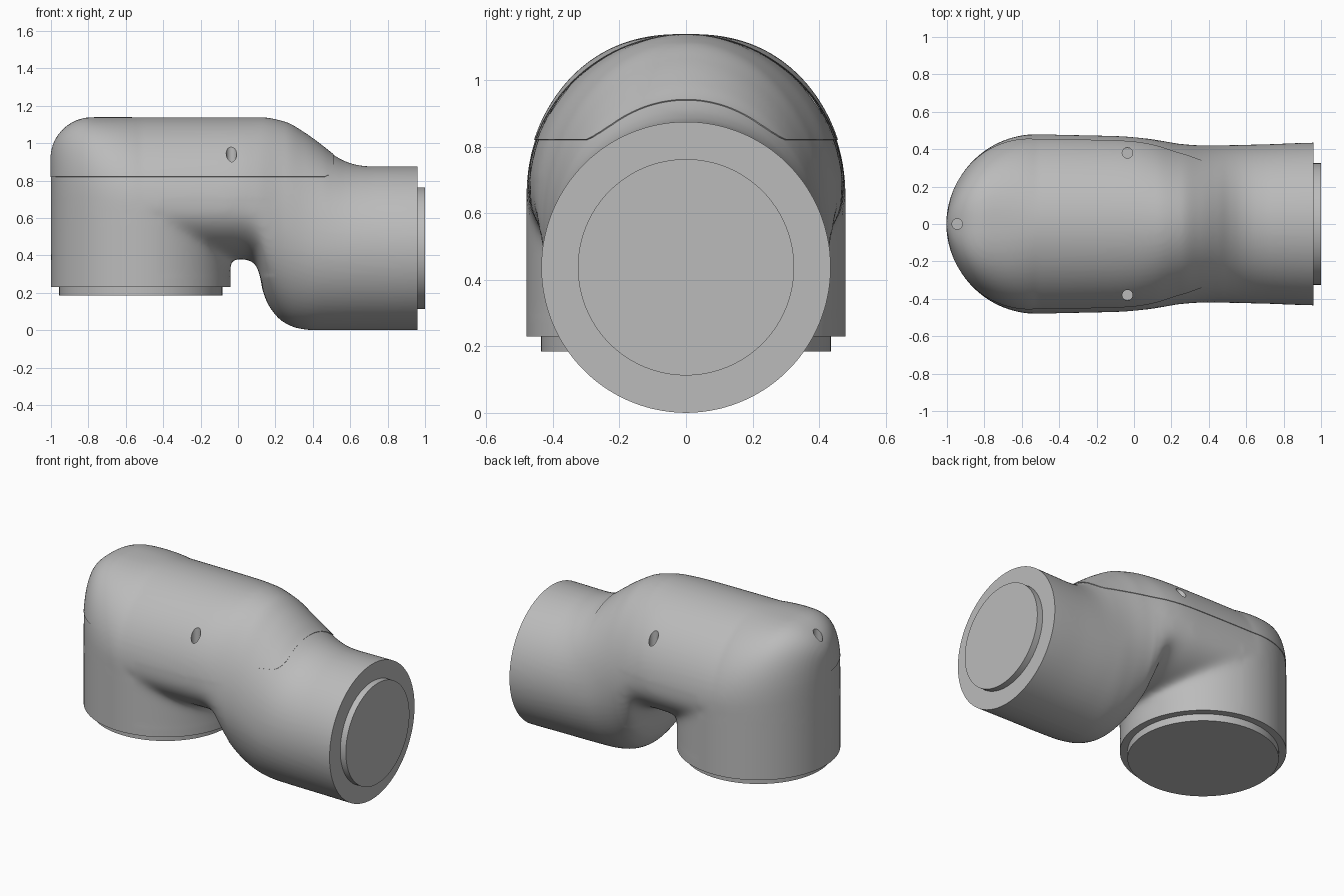
import bpy, bmesh, math
from mathutils import Vector, Matrix

cube = bpy.data.objects.get("Cube")
if cube:
    bpy.data.objects.remove(cube, do_unlink=True)

grey = bpy.data.materials.new("matte_grey")
grey.use_nodes = True
COLOUR = (0.5, 0.5, 0.5, 1)
grey.diffuse_color = COLOUR
grey.node_tree.nodes["Principled BSDF"].inputs["Base Color"].default_value = COLOUR


def curve(*pts):
    """Smooth monotone interpolation through (x, value) points."""
    d = [(b[1] - a[1]) / (b[0] - a[0]) for a, b in zip(pts, pts[1:])]
    m = [0] + [2 * p * q / (p + q) if p * q > 0 else 0 for p, q in zip(d, d[1:])] + [0]

    def f(x):
        if x <= pts[0][0]:
            return pts[0][1]
        for i in range(len(d)):
            (x0, y0), (x1, y1) = pts[i], pts[i + 1]
            if x <= x1:
                h = x1 - x0
                t = (x - x0) / h
                s = 1 - t
                return (y0 * (1 + 2 * t) * s * s + y1 * t * t * (3 - 2 * t)
                        + h * s * t * (m[i] * s - m[i + 1] * t))
        return pts[-1][1]
    return f


def new_object(name, bm):
    mesh = bpy.data.meshes.new(name)
    bm.to_mesh(mesh)
    bm.free()
    ob = bpy.data.objects.new(name, mesh)
    bpy.context.collection.objects.link(ob)
    mesh.materials.append(grey)
    return ob


def activate(ob):
    bpy.ops.object.select_all(action='DESELECT')
    ob.select_set(True)
    bpy.context.view_layer.objects.active = ob


def apply(ob, kind, **settings):
    activate(ob)
    mod = ob.modifiers.new(kind, kind)
    for key, value in settings.items():
        setattr(mod, key, value)
    bpy.ops.object.modifier_apply(modifier=mod.name)


def add_cylinder(bm, radius, depth, centre, along_x=False):
    rot = Matrix.Rotation(math.pi / 2, 4, 'Y') if along_x else Matrix()
    bmesh.ops.create_cone(bm, cap_ends=True, segments=128, radius1=radius, radius2=radius,
                          depth=depth, matrix=Matrix.Translation(centre) @ rot)


def cut(bm, co, no, keep=lambda f: True, cap=False):
    """Remove everything on the side of the plane that its normal points to."""
    faces = [f for f in bm.faces if keep(f.calc_center_median())]
    geom = set(faces)
    for f in faces:
        geom.update(f.edges)
        geom.update(f.verts)
    bmesh.ops.bisect_plane(bm, geom=list(geom), plane_co=co, plane_no=no, clear_outer=True)
    if cap:
        rim = [e for e in bm.edges if e.is_boundary]
        bmesh.ops.holes_fill(bm, edges=rim, sides=0)


# Outline of the bent housing along x
right_top = curve((-.78, 1.135), (.12, 1.135), (.25, 1.112), (.35, 1.057), (.45, .985),
                  (.51, .938), (.58, .9), (.65, .881), (.72, .875), (1.1, .875))
bottom = curve((.03, .38), (.09, .36), (.115, .3), (.13, .22), (.165, .13),
               (.24, .045), (.32, .01), (.4, 0), (1.1, 0))
middle = curve((0, .66), (.2, .58), (.45, .45), (.6, .4375), (1.1, .4375))
half_width = curve((-.52, .479), (-.1, .472), (.1, .455), (.25, .428), (.38, .42),
                   (.7, .426), (.96, .435), (1.1, .436))


def section(x, count=80):
    top, width, power = right_top(x), half_width(x), 2
    if x < -.78:
        top = .915 + math.sqrt(.22 ** 2 - (x + .78) ** 2)
    if x < -.52:
        width = math.sqrt(.48 ** 2 - (x + .52) ** 2)
        power = 2 + (-.52 - x) * 2
    mid = middle(x)
    ring = []
    for i in range(count):
        a = 2 * math.pi * i / count
        c, s = math.cos(a), math.sin(a)
        p = 2 / (power if s > 0 else 2)
        y = math.copysign(abs(c) ** p, c) * width
        z = math.copysign(abs(s) ** p, s) * (top - mid if s > 0 else mid - bottom(x))
        ring.append((x, y, mid + z))
    return ring


# Housing: lofted bent tube merged with the upright socket
bm = bmesh.new()
xs = [-.52 - .4798 * math.cos(i * math.pi / 48) for i in range(24)]
xs += [-.52 + i * .02 for i in range(30)]
xs += [.08 + i * .01 for i in range(103)]
rings = [[bm.verts.new(p) for p in section(x)] for x in xs]
for a, b in zip(rings, rings[1:]):
    for i in range(len(a)):
        j = (i + 1) % len(a)
        bm.faces.new((a[i], a[j], b[j], b[i]))
bm.faces.new(rings[0])
bm.faces.new(rings[-1])
add_cylinder(bm, .48, .56, (-.52, 0, .38))
bmesh.ops.recalc_face_normals(bm, faces=bm.faces[:])
housing = new_object("housing", bm)
apply(housing, 'REMESH', mode='VOXEL', voxel_size=.013)

# Soften the join between the two sockets, then trim both open ends flat
bm = bmesh.new()
bm.from_mesh(housing.data)
join = [v for v in bm.verts if -.42 < v.co.x < .2 and .29 < v.co.z < .7]
for verts, times in ((bm.verts[:], 3), (join, 25)):
    for _ in range(times):
        bmesh.ops.smooth_vert(bm, verts=verts, factor=.5,
                              use_axis_x=True, use_axis_y=True, use_axis_z=True)
cut(bm, (.96, 0, 0), (1, 0, 0), cap=True)
cut(bm, (0, 0, .23), (0, 0, -1), keep=lambda c: c.x < .03, cap=True)

# Top cover: a thin shell over the upper housing with a rounded front corner
shell = bm.copy()
cut(shell, (0, 0, .82), (0, 0, -1))
cut(shell, (.508, 0, 0), (1, 0, 0))
for k in (1, 2, 3):
    a = k * math.pi / 8
    n = Vector((math.cos(a), 0, -math.sin(a)))
    cut(shell, Vector((.453, 0, .875)) + n * .055, n)
bm.to_mesh(housing.data)
bm.free()
cover = new_object("top_cover", shell)
apply(cover, 'SOLIDIFY', thickness=.012, offset=-.4)

# Screw holes, drilled straight down
bm = bmesh.new()
for x, y, floor in ((-.035, .38, .87), (-.035, -.38, .87), (-.945, 0, .96)):
    add_cylinder(bm, .028, .4, (x, y, floor + .2))
drill = new_object("screw_hole_cutter", bm)
drill.hide_render = True
for ob in (housing, cover):
    apply(ob, 'BOOLEAN', operation='DIFFERENCE', solver='EXACT', object=drill)
bpy.data.objects.remove(drill, do_unlink=True)

# Raised discs on both sockets
bm = bmesh.new()
add_cylinder(bm, .436, .065, (-.52, 0, .2175))
lower_disc = new_object("lower_disc", bm)
bm = bmesh.new()
add_cylinder(bm, .325, .06, (.97, 0, .4375), along_x=True)
side_disc = new_object("side_disc", bm)

for ob in (housing, cover, lower_disc, side_disc):
    activate(ob)
    bpy.ops.object.shade_smooth_by_angle(angle=math.radians(35))
